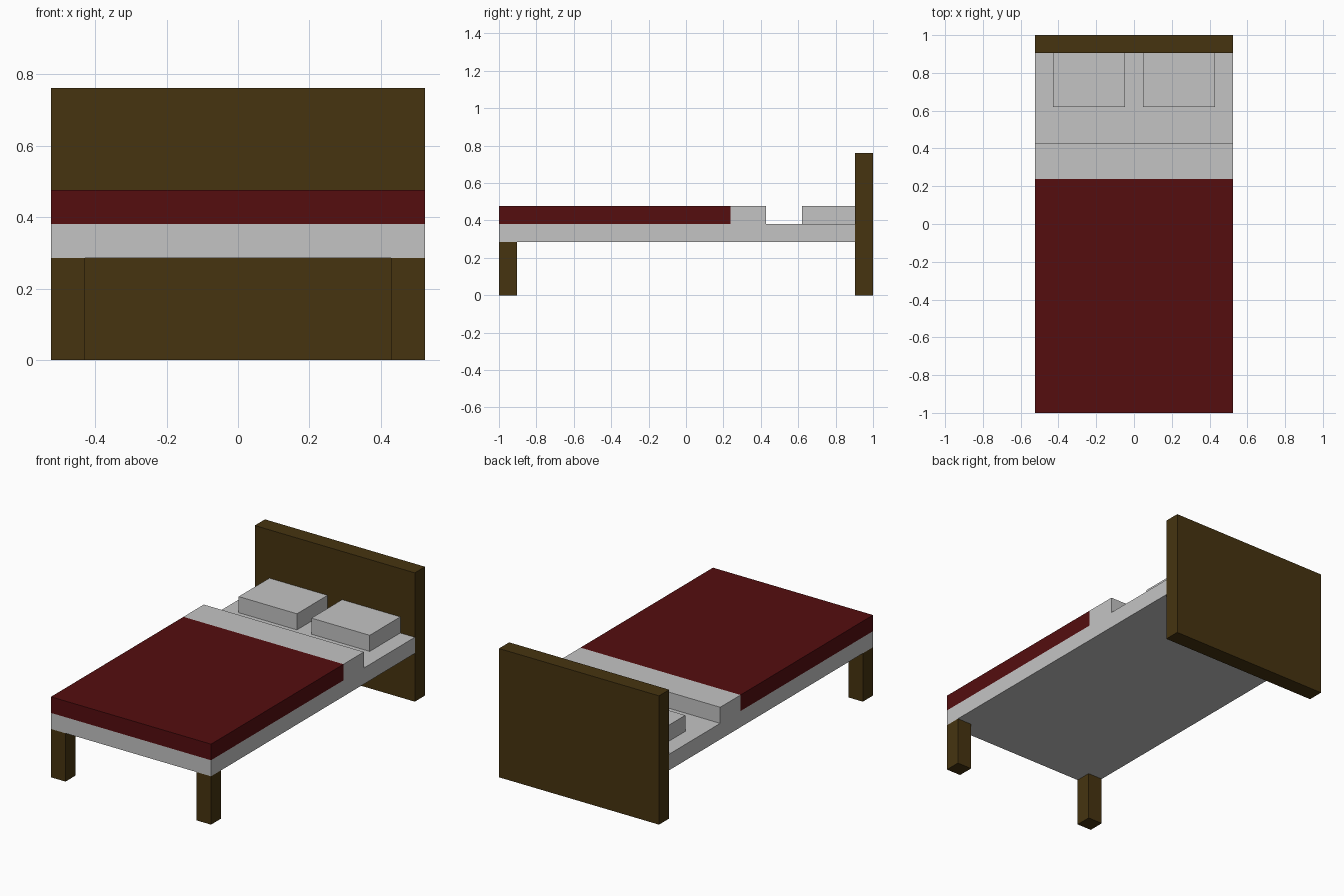
import bpy, bmesh

if "Cube" in bpy.data.objects:
    bpy.data.objects.remove(bpy.data.objects["Cube"])

U = 2 / 21          # the model sits on a 21-unit long grid
HALF_W = 5.5 * U    # half of the bed width
HALF_L = 10.5 * U   # half of the bed length


def material(name, rgb):
    m = bpy.data.materials.new(name)
    m.diffuse_color = (*rgb, 1)
    m.use_nodes = True
    m.node_tree.nodes["Principled BSDF"].inputs["Base Color"].default_value = m.diffuse_color
    return m


wood = material("dark wood", (0.061, 0.034, 0.0052))
linen = material("white linen", (0.552, 0.552, 0.552))
red = material("red wool", (0.089, 0.004, 0.0048))


def prism(name, profile, x0, x1, mat):
    """Extrude a closed (y, z) side profile, in grid units, from x0 to x1."""
    bm = bmesh.new()
    face = bm.faces.new([bm.verts.new((x0, y * U - HALF_L, z * U)) for y, z in profile])
    ext = bmesh.ops.extrude_face_region(bm, geom=[face])["geom"]
    moved = [v for v in ext if isinstance(v, bmesh.types.BMVert)]
    bmesh.ops.translate(bm, verts=moved, vec=(x1 - x0, 0, 0))
    bmesh.ops.recalc_face_normals(bm, faces=bm.faces)
    mesh = bpy.data.meshes.new(name)
    bm.to_mesh(mesh)
    bm.free()
    mesh.materials.append(mat)
    obj = bpy.data.objects.new(name, mesh)
    bpy.context.collection.objects.link(obj)
    return obj


def box(name, x0, x1, y0, y1, z0, z1, mat):
    return prism(name, [(y0, z0), (y1, z0), (y1, z1), (y0, z1)], x0, x1, mat)


# headboard, reaching down to the floor
box("headboard", -HALF_W, HALF_W, 20, 21, 0, 8, wood)

# mattress with the folded-over sheet as a raised step
prism("mattress_and_sheet_fold",
      [(0, 3), (20, 3), (20, 4), (15, 4), (15, 5), (13, 5), (13, 4), (0, 4)],
      -HALF_W, HALF_W, linen)

# blanket
box("blanket", -HALF_W, HALF_W, 0, 13, 4, 5, red)

# front legs and pillows, one on each side
for side, s in (("left", -1), ("right", 1)):
    a, b = sorted((s * 4.5 * U, s * HALF_W))
    box(f"front_leg_{side}", a, b, 0, 1, 0, 3, wood)
    a, b = sorted((s * 0.5 * U, s * 4.5 * U))
    box(f"pillow_{side}", a, b, 17, 20, 4, 5, linen)
